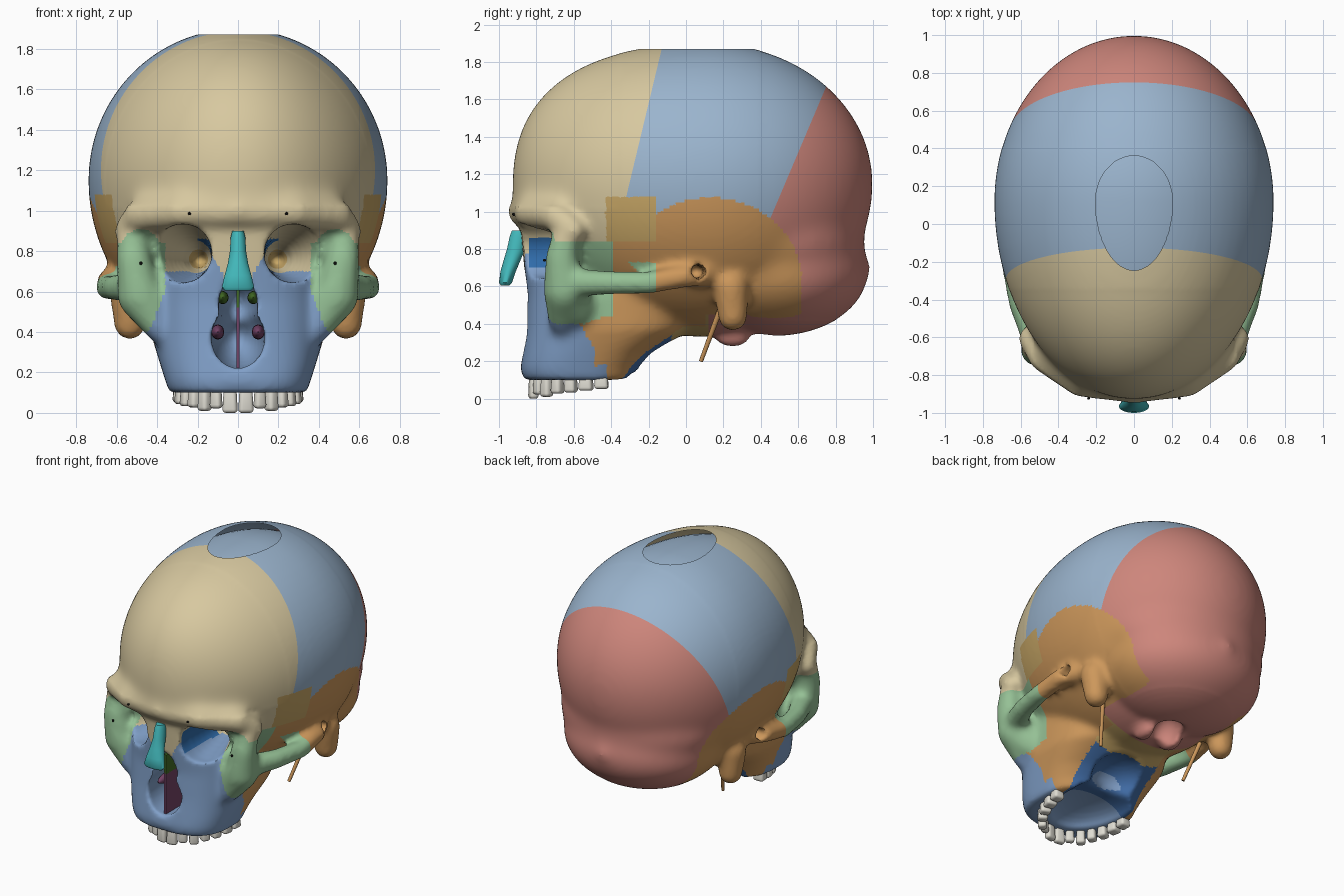
import bpy, bmesh, math
from mathutils import Matrix, Vector

if "Cube" in bpy.data.objects:
    bpy.data.objects.remove(bpy.data.objects["Cube"])

COLORS = {
    "frontal": (.84, .78, .62), "parietal": (.60, .70, .80), "occipital": (.80, .52, .48),
    "temporal": (.80, .59, .36), "sphenoid": (.78, .65, .40), "zygoma": (.58, .75, .58),
    "maxilla": (.50, .62, .78), "ethmoid": (.20, .42, .66), "palatine": (.26, .42, .64),
    "nasal": (.27, .72, .73), "vomer": (.45, .27, .40), "plate": (.27, .42, .16),
    "tooth": (.87, .86, .82), "dark": (.08, .08, .08)}
MATS = {}
for name, c in COLORS.items():
    MATS[name] = bpy.data.materials.new(name)
    MATS[name].diffuse_color = [v ** 2.2 for v in c] + [1]
KEYS = list(COLORS)


def make(name, bm, mat=None):
    me = bpy.data.meshes.new(name)
    bm.to_mesh(me)
    bm.free()
    ob = bpy.data.objects.new(name, me)
    bpy.context.collection.objects.link(ob)
    if mat:
        me.materials.append(MATS[mat])
    return ob


def ball(bm, c, r, seg=24):
    """Ellipsoid built ring by ring."""
    rx, ry, rz = r if isinstance(r, tuple) else (r, r, r)
    new, rows = bm.verts.new, seg // 2
    bot, top = new((c[0], c[1], c[2] - rz)), new((c[0], c[1], c[2] + rz))
    rings = []
    for j in range(1, rows):
        t = math.pi * j / rows
        s, z = math.sin(t), c[2] - rz * math.cos(t)
        rings.append([new((c[0] + rx * s * math.cos(math.tau * i / seg),
                           c[1] + ry * s * math.sin(math.tau * i / seg), z)) for i in range(seg)])
    for i in range(seg):
        k = (i + 1) % seg
        bm.faces.new((bot, rings[0][k], rings[0][i]))
        bm.faces.new((top, rings[-1][i], rings[-1][k]))
        for lo, hi in zip(rings, rings[1:]):
            bm.faces.new((lo[i], lo[k], hi[k], hi[i]))
    return [bot, top] + [v for ring in rings for v in ring]


def tube(bm, pts, n=6):
    """Chain of balls along (x, y, z, radius) points, mirrored in x."""
    for s in (1, -1):
        for a, b in zip(pts, pts[1:]):
            for i in range(n + 1):
                x, y, z, r = [p + (q - p) * i / n for p, q in zip(a, b)]
                ball(bm, (s * x, y, z), r, 14)


def loft(bm, rings, power=2.0, n=48):
    """Stack of superellipse rings given as (z, front y, back y, half width)."""
    loops = []
    for z, f, b, rx in rings:
        loop = []
        for i in range(n):
            a = math.tau * i / n
            c, s = math.cos(a), math.sin(a)
            px = math.copysign(abs(c) ** (2 / power), c) * rx
            py = math.copysign(abs(s) ** (2 / power), s) * (b - f) / 2 + (f + b) / 2
            loop.append(bm.verts.new((px, py, z)))
        loops.append(loop)
    for lo, hi in zip(loops, loops[1:]):
        for i in range(n):
            bm.faces.new((lo[i], lo[(i + 1) % n], hi[(i + 1) % n], hi[i]))
    bm.faces.new(loops[0][::-1])
    bm.faces.new(loops[-1])


def braincase(bm, k=1.0):
    for v in ball(bm, (0, 0, 0), 1.0, 72):
        x, y, z = v.co
        g = k * (1 + .22 * y * y * z * z) if y < 0 < z else k   # fuller forehead
        v.co = (x * .74 * k, y * (.88 if y > 0 else 1.05) * g + .12,
                z * (.75 if z > 0 else .82) * g + 1.15)


def bake(ob):
    dg = bpy.context.evaluated_depsgraph_get()
    me = bpy.data.meshes.new_from_object(ob.evaluated_get(dg))
    ob.modifiers.clear()
    ob.data = me


def fuse(ob, voxel, smooth):
    m = ob.modifiers.new("fuse", "REMESH")
    m.mode, m.voxel_size = "VOXEL", voxel
    s = ob.modifiers.new("soften", "SMOOTH")
    s.factor, s.iterations = .5, smooth
    bake(ob)


# skull mass: braincase, occiput, face block, brow, cheeks, arches, mastoids, condyles
bm = bmesh.new()
braincase(bm)
ball(bm, (0, .47, .68), (.56, .505, .345), 48)
ball(bm, (0, .46, .84), (.60, .495, .30), 48)
ball(bm, (0, .93, .70), .07)
loft(bm, [(.10, -.87, -.26, .34), (.16, -.885, -.24, .36), (.24, -.875, -.17, .385), (.37, -.86, .02, .425),
          (.55, -.85, .05, .43), (.75, -.87, .05, .40), (.97, -.89, .05, .45)], 2.7)
tube(bm, [(0, -.87, 1.0, .085), (.28, -.83, 1.0, .09), (.48, -.70, .98, .085), (.55, -.60, .90, .065)])
tube(bm, [(.53, -.63, .93, .07), (.515, -.665, .75, .09), (.485, -.65, .58, .115), (.38, -.66, .42, .08)])
tube(bm, [(.48, -.65, .58, .115), (.38, -.60, .50, .13)])
tube(bm, [(.52, -.60, .62, .08), (.60, -.42, .62, .068), (.645, -.20, .62, .063),
          (.635, 0, .655, .063), (.57, .10, .68, .08)])
tube(bm, [(.54, .24, .60, .10), (.535, .25, .44, .082)])
for s in (1, -1):
    ball(bm, (s * .11, .25, .325), (.055, .095, .052))
skull = make("skull", bm)
fuse(skull, .021, 7)

# openings: orbits, nose, palate, rear nasal passage, ear canals, spinal opening
bm = bmesh.new()
tube(bm, [(.275, -1.0, .79, .145), (.27, -.75, .79, .15), (.20, -.40, .765, .075), (.19, -.22, .755, .035)])
ball(bm, (0, -.75, .37), (.135, .42, .155), 32)
ball(bm, (0, -.75, .53), (.098, .38, .15), 32)
ball(bm, (0, -.40, .08), (.25, .38, .11), 32)
ball(bm, (0, -.13, .19), (.20, .20, .15), 32)
tube(bm, [(.78, .075, .68, .045), (.42, .05, .68, .04)], 14)
ball(bm, (0, .34, .30), (.10, .13, .15))
cutter = make("cutter", bm)
cutter.hide_render = True
fuse(cutter, .02, 1)
whole = len(skull.data.polygons)
for solver in ("MANIFOLD", "EXACT"):
    if len(skull.data.polygons) == whole:
        cut = skull.modifiers.new("openings", "BOOLEAN")
        cut.operation, cut.solver, cut.object = "DIFFERENCE", solver, cutter
        bake(skull)
bpy.data.objects.remove(cutter)
fuse(skull, .016, 3)

# blend the occiput and the brow into the vault
blend = skull.vertex_groups.new(name="blend")
blend.add([v.index for v in skull.data.vertices
           if (v.co.y > .40 and v.co.z > .42) or (v.co.y < -.35 and v.co.z > 1.03)], 1, "REPLACE")
soft = skull.modifiers.new("blend", "SMOOTH")
soft.factor, soft.iterations, soft.vertex_group = .5, 60, "blend"
bake(skull)


# bone regions
def bone(x, y, z):
    x = abs(x)
    oval = ((y - .13) / .49) ** 2 + ((z - .62) / .455) ** 2 < 1
    if x > .38 and -.16 < y < .62 and z > .3 and (z < .62 or oval):
        return "temporal"
    if x > .555 and -.45 < y < -.16 and .5 < z < .73:
        return "zygoma"
    hump = .84 + .07 * max(0, 1 - ((x - .48) / .1) ** 2) * (y < -.6)
    if y < -.39 and .40 < z < hump and x > .36 + max(0, .6 - z) * .4:
        return "zygoma"
    if -.43 < y < -.16 and .84 < z < 1.075 and x > .35:
        return "sphenoid"
    if x < .2 and -.84 < y < -.45 and .70 < z < .86:
        return "ethmoid"
    if x < .2 and y < -.7 and z < .95:
        return "maxilla" if z < .62 + max(0, x - .04) * 1.8 else "frontal"
    if x < .16 and y < -.28 and .2 < z < .7:
        return "maxilla"
    limit = -.49 - max(0, z - .27) * .6 if x > .36 else -.42
    if y < limit and z < .70:
        return "maxilla"
    if .66 < z < .95 and x < .41 and y < -.3:
        return "frontal"
    if z < .84 and y < .1 and x > .27:
        return "temporal"
    if z < .6 and y < -.08:
        return "palatine"
    if (z < .6 and y < .12) or (z < .9 and -.4 < y < 0):
        return "sphenoid"
    if z < .6 or y > .75 - (1.67 - z) * .424:
        return "occipital"
    return "frontal" if y < -.13 - (1.87 - z) * .24 else "parietal"


bm = bmesh.new()
bm.from_mesh(skull.data)
# flat open crown, then edges along the straight sutures
sutures = [((0, 0, 1.87), (0, 0, 1)), ((0, -.13, 1.87), (0, 1, -.24)), ((0, .75, 1.67), (0, 1, -.424)),
           ((0, -.39, 0), (0, 1, 0)), ((0, -.16, 0), (0, 1, 0)), ((0, 0, .84), (0, 0, 1))]
for i, (co, no) in enumerate(sutures):
    bmesh.ops.bisect_plane(bm, geom=bm.verts[:] + bm.edges[:] + bm.faces[:], dist=.0005,
                           plane_co=co, plane_no=Vector(no).normalized(), clear_outer=(i == 0))
for f in bm.faces:
    f.material_index = KEYS.index(bone(*f.calc_center_median()))
skull.data.materials.clear()
for k in KEYS:
    skull.data.materials.append(MATS[k])
bm.to_mesh(skull.data)
bm.free()

# inner vault seen through the crown opening
bm = bmesh.new()
braincase(bm, .93)
bmesh.ops.bisect_plane(bm, geom=bm.verts[:] + bm.edges[:] + bm.faces[:], dist=.0005,
                       plane_co=(0, 0, 1.3), plane_no=(0, 0, -1), clear_outer=True)
make("inner_vault", bm, "parietal")

# nasal bones
bm = bmesh.new()
loft(bm, [(.605, -.99, -.945, .066), (.62, -1.0, -.93, .08), (.68, -.992, -.91, .066), (.74, -.975, -.885, .05),
          (.80, -.957, -.86, .04), (.87, -.942, -.85, .036), (.90, -.93, -.85, .028)])
make("nasal_bones", bm, "nasal")

# septum and turbinates
for name, z, h, mat in (("septum", .37, .30, "vomer"), ("septum_plate", .58, .14, "plate")):
    bm = bmesh.new()
    bmesh.ops.create_cube(bm, size=1, matrix=Matrix.Translation((0, -.62, z)) @ Matrix.Diagonal((.016, .44, h, 1)))
    make(name, bm, mat)
for name, x, z, r, mat in (("lower_turbinates", .10, .40, .032, "vomer"), ("upper_turbinates", .075, .57, .028, "plate")):
    bm = bmesh.new()
    for s in (1, -1):
        ball(bm, (s * x, -.62, z), (r, .16, r * 1.15))
    make(name, bm, mat)

# styloid spikes
bm = bmesh.new()
for s in (1, -1):
    a, b = Vector((s * .42, .18, .47)), Vector((s * .355, .08, .20))
    d = b - a
    m = Matrix.Translation((a + b) / 2) @ d.to_track_quat("Z", "Y").to_matrix().to_4x4()
    bmesh.ops.create_cone(bm, cap_ends=True, segments=12, radius1=.015, radius2=.011, depth=d.length, matrix=m)
make("styloid_spikes", bm, "temporal")

# small nerve openings
bm = bmesh.new()
for s in (1, -1):
    ball(bm, (s * .24, -.922, .985), .008, 12)
    ball(bm, (s * .48, -.757, .74), .008, 12)
make("nerve_openings", bm, "dark")

# upper teeth: (arch angle, width, depth, bottom z)
TEETH = [(.138, .076, .05, 0), (.39, .062, .05, .022), (.62, .064, .06, .01), (.84, .062, .07, .027),
         (1.06, .066, .075, .033), (1.28, .078, .08, .043), (1.49, .078, .08, .052)]
bm = bmesh.new()
for a, w, d, z0 in TEETH:
    for s in (1, -1):
        part = bmesh.new()
        bmesh.ops.create_cube(part, size=1)
        for v in part.verts:
            k = 1 if v.co.z < 0 else .8
            v.co = (v.co.x * w * k, v.co.y * d * k, (v.co.z + .5) * (.14 - z0))
        bmesh.ops.bevel(part, geom=part.edges[:], offset=.018, segments=3, profile=.5, affect="EDGES")
        turn = math.atan2(.40 * math.sin(a), .29 * math.cos(a))
        m = Matrix.Translation((s * .285 * math.sin(a), -.42 - .40 * math.cos(a), z0)) @ Matrix.Rotation(s * turn, 4, "Z")
        part.transform(m)
        tmp = bpy.data.meshes.new("tmp")
        part.to_mesh(tmp)
        part.free()
        bm.from_mesh(tmp)
        bpy.data.meshes.remove(tmp)
make("upper_teeth", bm, "tooth")

# smooth shading
for ob in bpy.context.scene.objects:
    ob.select_set(True)
bpy.context.view_layer.objects.active = skull
bpy.ops.object.shade_smooth_by_angle(angle=math.radians(50))

for m in bpy.data.materials:
    if m.users and not m.is_grease_pencil:
        m.use_nodes = True
        m.node_tree.nodes["Principled BSDF"].inputs["Base Color"].default_value = m.diffuse_color
